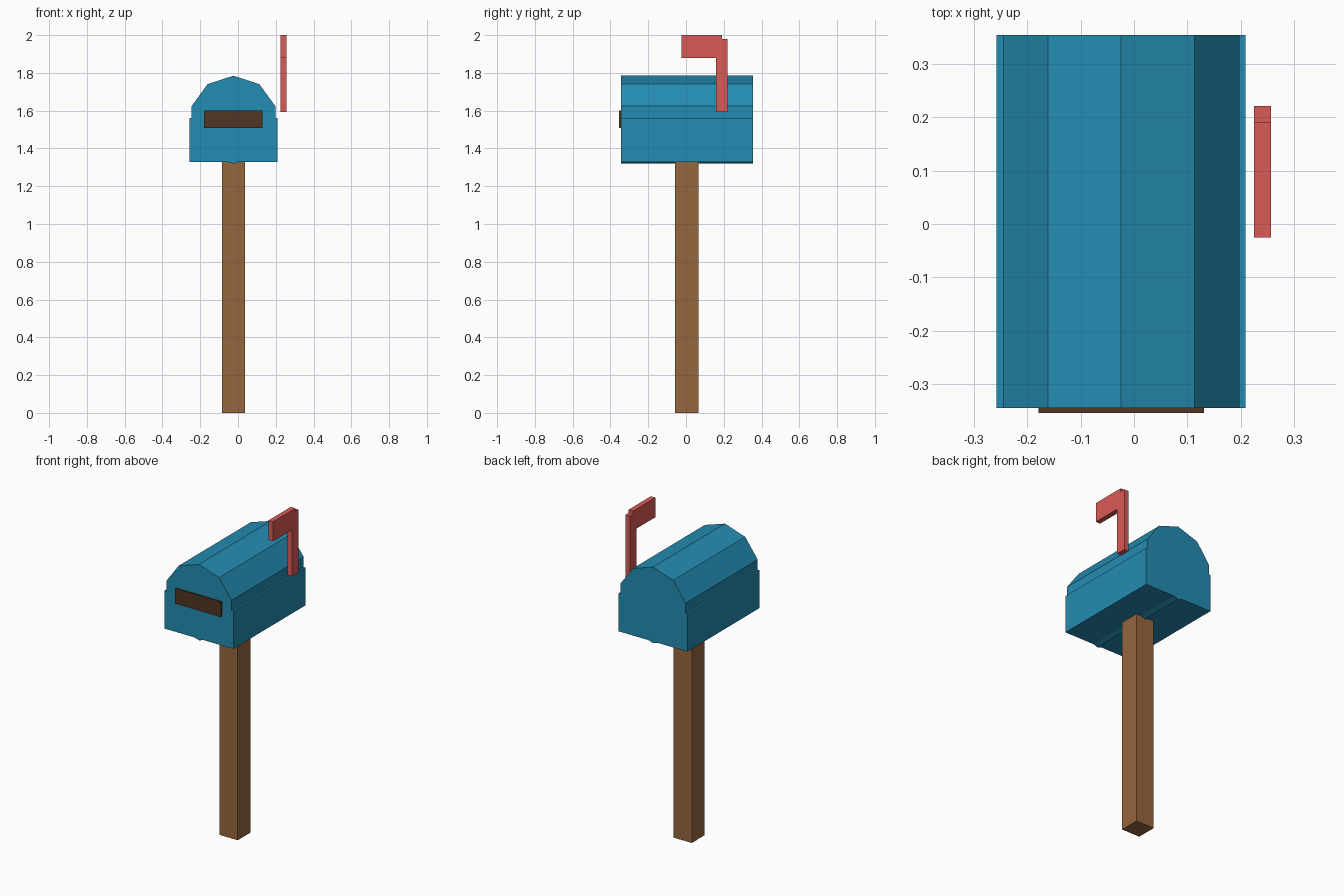
import bpy
import math
from mathutils import Matrix

cube = bpy.data.objects.get("Cube")
if cube:
    bpy.data.objects.remove(cube, do_unlink=True)


def linear(c):
    c /= 255
    return c / 12.92 if c <= 0.04045 else ((c + 0.055) / 1.055) ** 2.4


def material(name, *rgb):
    mat = bpy.data.materials.new(name)
    mat.use_nodes = True
    colour = [linear(c) for c in rgb] + [1]
    mat.diffuse_color = colour
    bsdf = mat.node_tree.nodes["Principled BSDF"]
    bsdf.inputs["Base Color"].default_value = colour
    bsdf.inputs["Roughness"].default_value = 0.8
    return mat


def finish(name, mat):
    obj = bpy.context.object
    obj.name = obj.data.name = name
    obj.data.materials.append(mat)
    return obj


def box(name, mat, xs, ys, zs):
    """Box spanning a (low, high) range on each axis."""
    spans = (xs, ys, zs)
    bpy.ops.mesh.primitive_cube_add(size=1)
    obj = finish(name, mat)
    obj.data.transform(Matrix.Diagonal([b - a for a, b in spans] + [1]))
    obj.location = [(a + b) / 2 for a, b in spans]
    return obj


blue = material("box blue", 36, 140, 178)
wood = material("post brown", 150, 102, 63)
dark = material("slot dark brown", 80, 54, 35)
red = material("flag red", 217, 91, 86)

CX, CY = -0.024, 0.005
BODY_Y = (-0.344, 0.354)

# Post
HALF = 0.062
box("post", wood, (CX - HALF, CX + HALF), (CY - HALF, CY + HALF), (0, 1.34))

# Lower half of the mailbox
box("box_base", blue, (CX - 0.233, CX + 0.233), BODY_Y, (1.329, 1.562))

# Ten-sided barrel forming the rounded roof, one corner pointing up
bpy.ops.mesh.primitive_cylinder_add(vertices=10, radius=0.233,
                                    depth=BODY_Y[1] - BODY_Y[0])
barrel = finish("barrel_roof", blue)
barrel.data.transform(Matrix.Rotation(math.radians(90), 4, "X"))
barrel.location = (CX, CY, 1.552)

# Mail slot on the front
box("mail_slot", dark, (CX - 0.155, CX + 0.155), (-0.354, -0.334), (1.507, 1.6))

# Raised flag on the left side
FLAG_X = (0.225, 0.256)
box("flag_arm", red, FLAG_X, (0.16, 0.221), (1.594, 1.98))
box("flag_panel", red, FLAG_X, (-0.025, 0.19), (1.88, 2.0))
